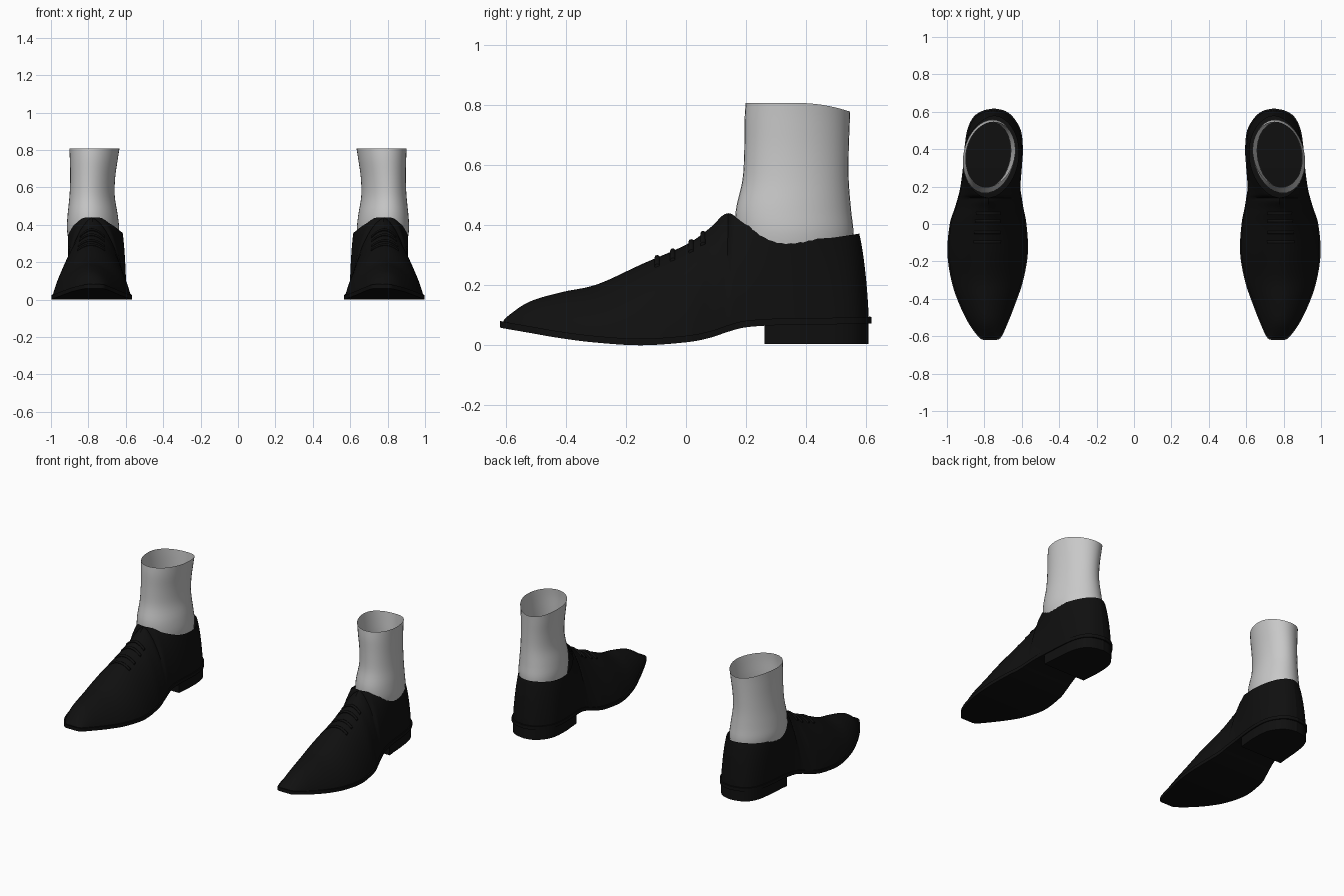
import bpy, bmesh, math

cube = bpy.data.objects.get("Cube")
if cube:
    bpy.data.objects.remove(cube, do_unlink=True)


def material(name, value):
    mat = bpy.data.materials.new(name)
    mat.use_nodes = True
    colour = (value, value, value, 1)
    mat.diffuse_color = colour
    bsdf = mat.node_tree.nodes["Principled BSDF"]
    bsdf.inputs["Base Color"].default_value = colour
    bsdf.inputs["Roughness"].default_value = 0.7
    return mat


black = material("black leather", 0.005)
grey = material("light grey sock", 0.58)

# Stations along one shoe: y, inner x, outer x, sole underside z, ridge or collar z
STATIONS = [
    (-.62, .735, .805, .06, .075),
    (-.605, .71, .83, .056, .095),
    (-.53, .675, .885, .043, .145),
    (-.42, .632, .938, .024, .177),
    (-.3, .592, .977, .009, .203),
    (-.15, .567, .998, 0, .27),
    (0, .575, .985, .01, .335),
    (.08, .59, .96, .025, .39),
    (.14, .6, .942, .045, .44),
    (.2, .607, .928, .06, .405),
    (.3, .6, .915, .067, .368),
    (.4, .594, .907, .068, .356),
    (.5, .605, .892, .07, .357),
    (.57, .645, .86, .072, .365),
    (.605, .69, .81, .073, .37),
    (.618, .747, .747, .073, .372),
]
OPEN_Y, BACK_Y, RIM_BACK = .14, .618, .577
LEVELS = 12


def spline(points, steps):
    """Catmull-Rom resampling of a list of tuples."""
    result = []
    for i in range(len(points) - 1):
        p0, p1 = points[max(i - 1, 0)], points[i]
        p2, p3 = points[i + 1], points[min(i + 2, len(points) - 1)]
        for k in range(steps):
            t = k / steps
            result.append(tuple(
                b + t * ((c - a) + t * ((2 * a - 5 * b + 4 * c - d)
                                        + t * (3 * (b - c) + d - a))) / 2
                for a, b, c, d in zip(p0, p1, p2, p3)))
    return result + [points[-1]]


rows = spline(STATIONS, 6)


def finish(name, bm, mat):
    """Clean the mesh, shade it and mirror it to the other foot."""
    bmesh.ops.remove_doubles(bm, verts=bm.verts, dist=0.0004)
    bmesh.ops.recalc_face_normals(bm, faces=bm.faces)
    mesh = bpy.data.meshes.new(name)
    bm.to_mesh(mesh)
    bm.free()
    mesh.materials.append(mat)
    obj = bpy.data.objects.new(name, mesh)
    bpy.context.collection.objects.link(obj)
    bpy.ops.object.select_all(action='DESELECT')
    obj.select_set(True)
    bpy.context.view_layer.objects.active = obj
    bpy.ops.object.shade_smooth_by_angle(angle=math.radians(45))
    obj.modifiers.new("other_foot", 'MIRROR').use_mirror_merge = False
    return obj


def loft(rings, closed=False, caps=False):
    """Skin a list of equally long point lists."""
    bm = bmesh.new()
    grid = [[bm.verts.new(p) for p in ring] for ring in rings]
    count = len(grid[0])
    for a, b in zip(grid, grid[1:]):
        for j in range(count if closed else count - 1):
            k = (j + 1) % count
            bm.faces.new((a[j], a[k], b[k], b[j]))
    if caps:
        bm.faces.new(grid[0])
        bm.faces.new(grid[-1])
    return bm


def upper_point(row, side, t):
    """Point on the leather, t from the welt (0) to the ridge or collar (1)."""
    y, inner, outer, low, high = row
    mid = (inner + outer) / 2
    base_x = mid + side * (outer - inner) / 2 * .97
    base_y, base_z = y * .985, low + .018
    if y < OPEN_Y:
        top_x, top_y = mid + .005, base_y
    else:
        u = min((y - OPEN_Y) / (BACK_Y - OPEN_Y), 1)
        top_x = .78 - .033 * u + side * .146 * (1 - (2 * u - 1) ** 2) ** .55
        top_y = OPEN_Y + u * (RIM_BACK - OPEN_Y)
    angle = t * math.pi / 2
    across = .7 * (1 - math.cos(angle)) + .3 * math.sin(angle)
    wall = .5 * min(max((y - .05) / .2, 0), 1)
    up = (1 - wall) * math.sin(angle) + wall * t
    return (base_x + (top_x - base_x) * across,
            base_y + (top_y - base_y) * across,
            base_z + (high - base_z) * up)


# Leather upper with the collar opening
ts = [i / LEVELS for i in range(LEVELS + 1)]
for side, label in ((-1, "inner"), (1, "outer")):
    finish("shoe_upper_" + label,
           loft([[upper_point(r, side, t) for t in ts] for r in rows]), black)

# Toe tip, closing the front of the upper
tip = bmesh.new()
tip_points = [upper_point(rows[0], -1, t) for t in ts]
tip_points += [upper_point(rows[0], 1, t) for t in reversed(ts[:-1])]
tip.faces.new([tip.verts.new(p) for p in tip_points])
finish("toe_tip", tip, black)


def slab(name, part, low, high, scale):
    """Solid plate following the shoe outline."""
    rings = []
    for r in part:
        mid, half = (r[1] + r[2]) / 2, max((r[2] - r[1]) / 2 * scale, .004)
        y = r[0] if r[0] < .5 else .5 + (r[0] - .5) * (scale * 2 - 1)
        rings.append([(mid - half, y, low(r)), (mid + half, y, low(r)),
                      (mid + half, y, high(r)), (mid - half, y, high(r))])
    return finish(name, loft(rings, closed=True, caps=True), black)


# Curved sole and stacked heel
slab("sole", rows, lambda r: r[3], lambda r: r[3] + .022, 1)
heel_rows = [(.262,) + next(r for r in rows if r[0] > .262)[1:]]
heel_rows += [r for r in rows if r[0] > .27]
slab("heel", heel_rows, lambda r: .004, lambda r: .08, .96)

# Laces lying across the instep
for number, lace_y in enumerate((-.085, -.035, .015, .06)):
    row = min(rows, key=lambda r: abs(r[0] - lace_y))
    path = [upper_point(row, -1, .7 + .06 * i) for i in range(6)]
    path += [upper_point(row, 1, 1 - .06 * i) for i in range(1, 6)]
    rings = []
    for x, y, z in path:
        rings.append([(x, y + .009 * math.cos(a), z + .009 * math.sin(a))
                      for a in (k * math.pi / 4 for k in range(8))])
    finish(f"lace_{number + 1}", loft(rings, closed=True, caps=True), black)

# Sock: z, centre x, centre y, half width, half depth
SOCK = [
    (.28, .772, .365, .125, .185),
    (.37, .775, .362, .138, .196),
    (.45, .777, .358, .133, .192),
    (.55, .78, .365, .12, .177),
    (.65, .777, .368, .119, .174),
    (.75, .771, .37, .127, .175),
    (.807, .768, .373, .133, .174),
]
rings = []
for z, cx, cy, rx, ry in spline(SOCK, 4):
    ring = []
    for k in range(40):
        a = k * math.tau / 40
        dy = ry * math.sin(a)
        dip = .028 * max(0, math.sin(a)) ** 2 * max(0, (z - .6) / .2)
        ring.append((cx + rx * math.cos(a) - .1 * dy, cy + dy, z - dip))
    rings.append(ring)
finish("sock", loft(rings, closed=True), grey)
